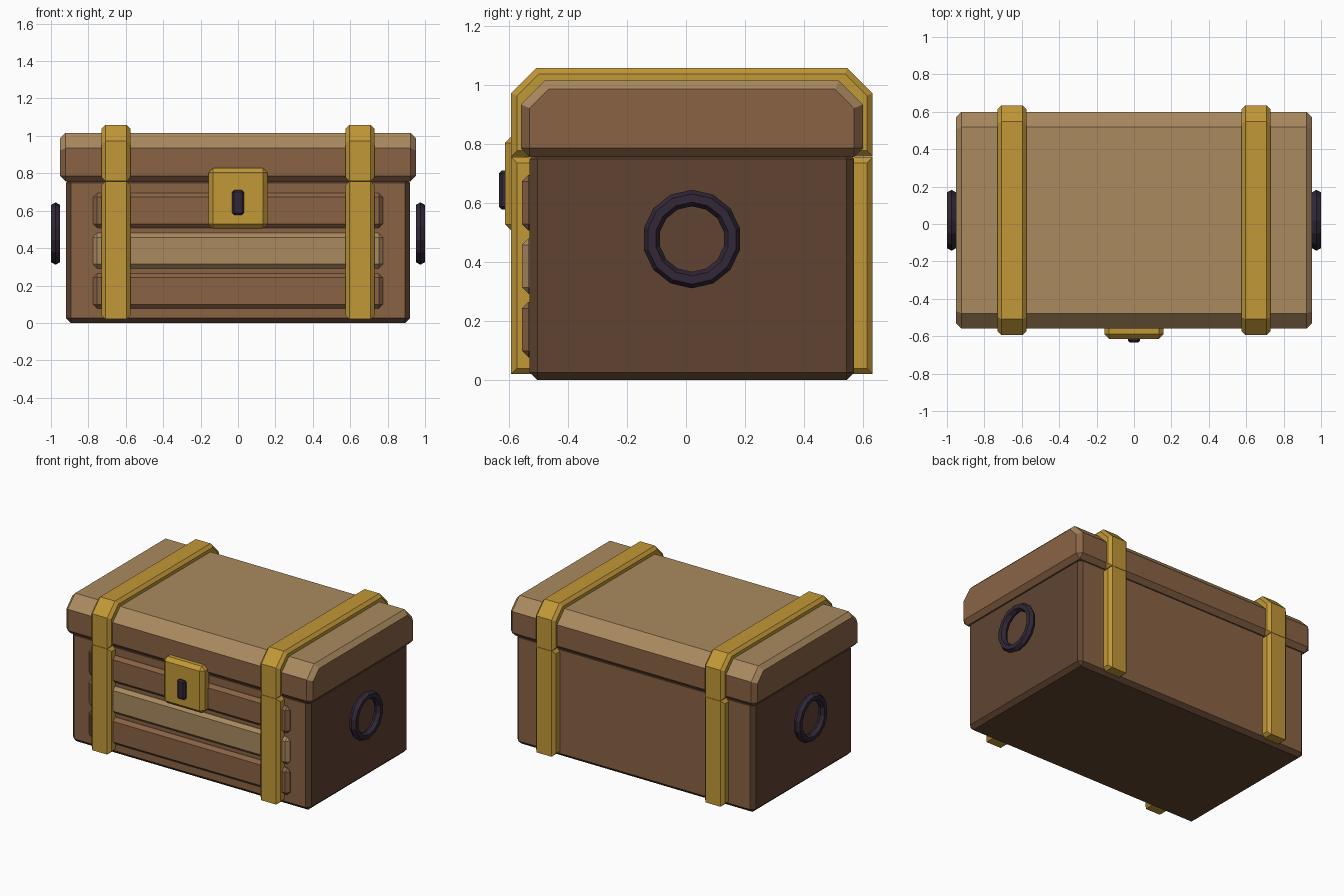
import bpy, bmesh, math

if "Cube" in bpy.data.objects:
    bpy.data.objects.remove(bpy.data.objects["Cube"])

YC = 0.02  # depth centre of the chest


def material(name, r, g, b):
    lin = [((c / 255 + 0.055) / 1.055) ** 2.4 for c in (r, g, b)]
    m = bpy.data.materials.new(name)
    m.diffuse_color = (*lin, 1)
    m.use_nodes = True
    m.node_tree.nodes["Principled BSDF"].inputs["Base Color"].default_value = m.diffuse_color
    return m


BROWN = material("brown wood", 138, 99, 69)
DARK = material("dark wood", 96, 68, 49)
TAN = material("tan wood", 170, 138, 95)
GOLD = material("gold metal", 194, 152, 56)
IRON = material("dark iron", 50, 39, 55)


def prism(name, profile, x0, x1, bevel, mats, rim_only=False, rule=None):
    """Extrude a (y, z) profile along x and chamfer its square edges."""
    bm = bmesh.new()
    a = [bm.verts.new((x0, y, z)) for y, z in profile]
    b = [bm.verts.new((x1, y, z)) for y, z in profile]
    bm.faces.new(a)
    bm.faces.new(b)
    n = len(profile)
    for i in range(n):
        j = (i + 1) % n
        bm.faces.new((a[i], a[j], b[j], b[i]))
    bmesh.ops.recalc_face_normals(bm, faces=bm.faces)
    edges = []
    for e in bm.edges:
        along_x = abs(e.verts[0].co.x - e.verts[1].co.x) > 1e-5
        if e.calc_face_angle() > math.radians(60) and not (rim_only and along_x):
            edges.append(e)
    bmesh.ops.bevel(bm, geom=edges, offset=bevel, offset_type='OFFSET',
                    segments=1, profile=0.5, affect='EDGES')
    bmesh.ops.recalc_face_normals(bm, faces=bm.faces)
    bm.normal_update()
    if rule:
        for f in bm.faces:
            f.material_index = rule(f.normal)
    me = bpy.data.meshes.new(name)
    bm.to_mesh(me)
    bm.free()
    for m in mats:
        me.materials.append(m)
    ob = bpy.data.objects.new(name, me)
    bpy.context.collection.objects.link(ob)
    return ob


def rect(y0, y1, z0, z1):
    return [(y0, z0), (y1, z0), (y1, z1), (y0, z1)]


def arch(half, z0, z1, cut):
    """Box profile with sloped upper corners."""
    return [(YC - half, z0), (YC + half, z0), (YC + half, z1 - cut),
            (YC + half - cut, z1), (YC - half + cut, z1), (YC - half, z1 - cut)]


# Chest body: brown front and back, dark ends, base and edges
prism("chest_body", rect(YC - 0.55, YC + 0.55, 0, 0.775), -0.92, 0.92, 0.026,
      [BROWN, DARK], rule=lambda n: 0 if abs(n.y) > 0.9 else 1)

# Lid: tan on everything facing up, brown elsewhere
prism("lid", arch(0.58, 0.756, 1.016, 0.082), -0.952, 0.952, 0.03,
      [BROWN, TAN], rule=lambda n: 1 if n.z > 0.3 else 0)

# Front planks
for i, mat in enumerate((BROWN, TAN, BROWN)):
    z = 0.171 + 0.215 * i
    prism(f"front_plank_{i + 1}", rect(-0.556, -0.50, z - 0.094, z + 0.094),
          -0.775, 0.775, 0.022, [mat])

# Metal straps, and ring handles on both ends
for side, s in (("left", -1), ("right", 1)):
    x0, x1 = s * 0.652 - 0.077, s * 0.652 + 0.077
    prism(f"lid_strap_{side}", arch(0.613, 0.758, 1.058, 0.086), x0, x1, 0.02,
          [GOLD], rim_only=True)
    prism(f"front_strap_{side}", rect(YC - 0.613, YC - 0.52, 0.02, 0.756),
          x0, x1, 0.02, [GOLD], rim_only=True)
    prism(f"back_strap_{side}", rect(YC + 0.52, YC + 0.613, 0.02, 0.756),
          x0, x1, 0.02, [GOLD], rim_only=True)
    bpy.ops.mesh.primitive_torus_add(
        major_segments=14, minor_segments=6, major_radius=0.139,
        minor_radius=0.028, location=(s * 0.9755, YC, 0.478),
        rotation=(0, math.radians(-90), 0))
    ring = bpy.context.object
    ring.name = f"ring_handle_{side}"
    ring.data.materials.append(IRON)

# Lock plate and keyhole
prism("lock_plate", rect(-0.614, -0.52, 0.503, 0.829), -0.158, 0.158, 0.025, [GOLD])
prism("keyhole", rect(-0.634, -0.59, 0.578, 0.711), -0.031, 0.031, 0.01, [IRON])
